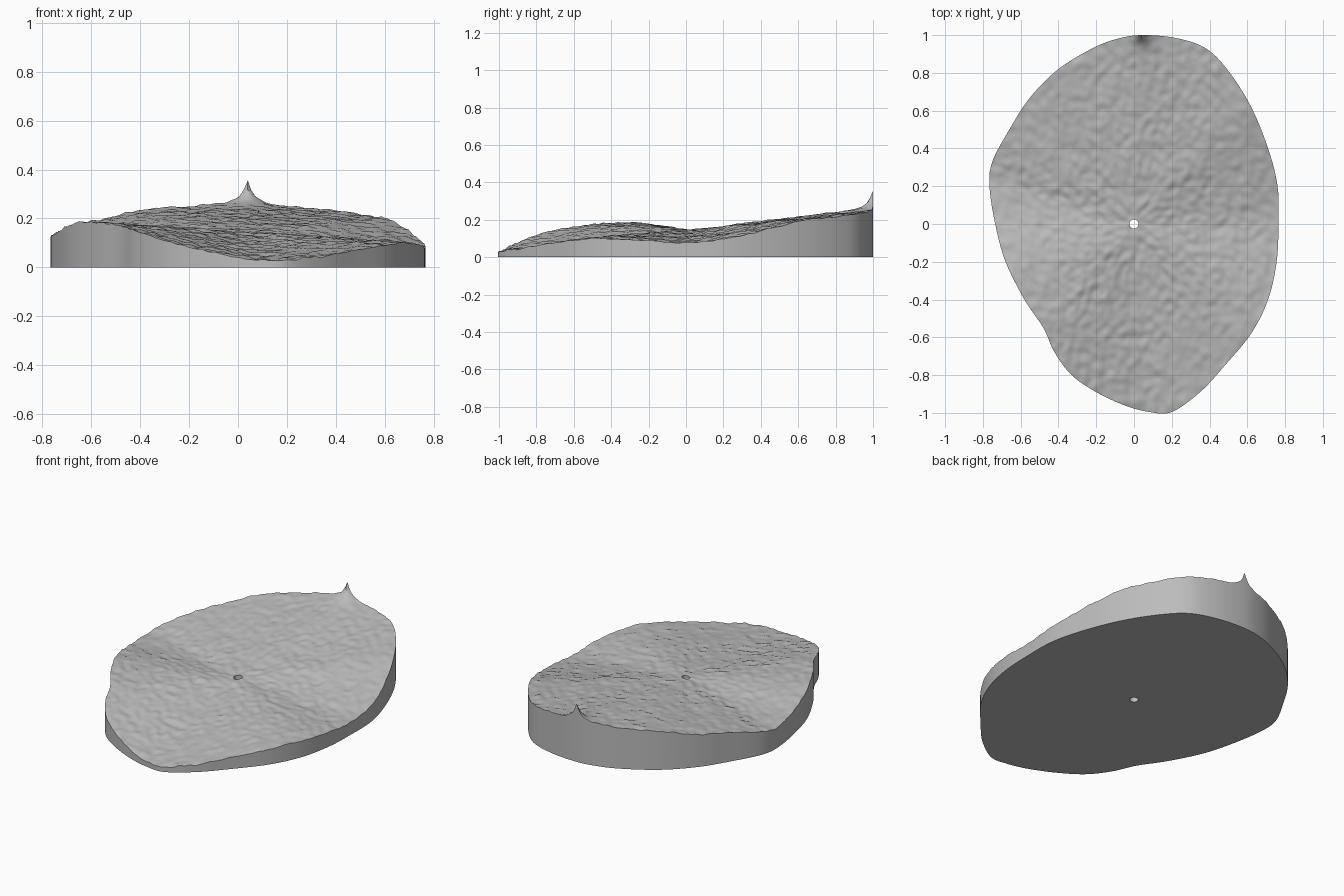
import bpy
import bmesh
import math
from mathutils import Vector, noise

default_cube = bpy.data.objects.get("Cube")
if default_cube:
    bpy.data.objects.remove(default_cube, do_unlink=True)

# Rim control points: x, y and height of the top edge, counter-clockwise
RIM = [
    (.765, 0, .075), (.76, .2, .1), (.71, .4, .14), (.62, .62, .195),
    (.5, .81, .22), (.38, .93, .235), (.22, .985, .25), (.04, 1, .265),
    (-.09, .98, .26), (-.22, .93, .25), (-.4, .82, .235), (-.55, .67, .2),
    (-.66, .5, .175), (-.75, .33, .14), (-.765, .2, .125), (-.735, 0, .145),
    (-.68, -.2, .178), (-.58, -.4, .183), (-.48, -.55, .17),
    (-.42, -.68, .15), (-.33, -.8, .12), (-.2, -.89, .085),
    (-.05, -.96, .05), (.08, -.995, .03), (.2, -.995, .03),
    (.35, -.89, .045), (.48, -.75, .07), (.62, -.58, .095),
    (.71, -.4, .1), (.755, -.2, .088),
]
STEPS = 11
RINGS = 60
HOLE_RADIUS = .024
CENTRE_HEIGHT = .145
SPIKE = Vector((.04, 1))


def closed_spline(points, steps):
    """Catmull-Rom curve through a closed loop of points."""
    points = [Vector(p) for p in points]
    count = len(points)
    curve = []
    for i in range(count):
        a, b, c, d = (points[(i + k) % count] for k in (-1, 0, 1, 2))
        for s in range(steps):
            t = s / steps
            curve.append(b + (c - a) * t / 2
                         + (a - b * 2.5 + c * 2 - d / 2) * t ** 2
                         + (b * 3 - a - c * 3 + d) * t ** 3 / 2)
    return curve


def bumps(x, y):
    """Fine pebbly relief."""
    fine = noise.noise(Vector((x * 24, y * 24, 3)))
    coarse = noise.noise(Vector((x * 9, y * 9, 7)))
    return fine * .008 + coarse * .005


def spike(x, y):
    """Sharp peak at the back edge."""
    return .09 * math.exp(-(Vector((x, y)) - SPIKE).length / .028)


def bridge(bm, lower, upper):
    count = len(lower)
    for i in range(count):
        j = (i + 1) % count
        bm.faces.new((lower[i], lower[j], upper[j], upper[i]))


rim = closed_spline(RIM, STEPS)
bm = bmesh.new()

# Top surface as rings from the centre hole out to the rim
rings = []
for r in range(RINGS + 1):
    t = r / RINGS
    ring = []
    for p in rim:
        inner = Vector((p.x, p.y)).normalized() * HOLE_RADIUS
        x, y = inner.lerp(Vector((p.x, p.y)), t)
        z = CENTRE_HEIGHT + (p.z - CENTRE_HEIGHT) * t
        z += bumps(x, y) + spike(x, y)
        ring.append(bm.verts.new((x, y, max(z, .02))))
    rings.append(ring)
for inner, outer in zip(rings, rings[1:]):
    bridge(bm, outer, inner)

# Vertical outer wall, hole wall and flat underside
base_outer = [bm.verts.new((v.co.x, v.co.y, 0)) for v in rings[-1]]
base_inner = [bm.verts.new((v.co.x, v.co.y, 0)) for v in rings[0]]
bridge(bm, base_outer, rings[-1])
bridge(bm, rings[0], base_inner)
bridge(bm, base_inner, base_outer)
bmesh.ops.recalc_face_normals(bm, faces=bm.faces)

mesh = bpy.data.meshes.new("terrain_slab")
bm.to_mesh(mesh)
bm.free()
slab = bpy.data.objects.new("terrain_slab", mesh)
bpy.context.collection.objects.link(slab)

# Plain grey material
grey = bpy.data.materials.new("light grey")
grey.use_nodes = True
colour = (.5, .5, .5, 1)
grey.diffuse_color = colour
grey.node_tree.nodes["Principled BSDF"].inputs["Base Color"].default_value = colour
mesh.materials.append(grey)

# Smooth top with crisp edges at the walls
bpy.ops.object.select_all(action="DESELECT")
slab.select_set(True)
bpy.context.view_layer.objects.active = slab
bpy.ops.object.shade_smooth_by_angle(angle=math.radians(30))
